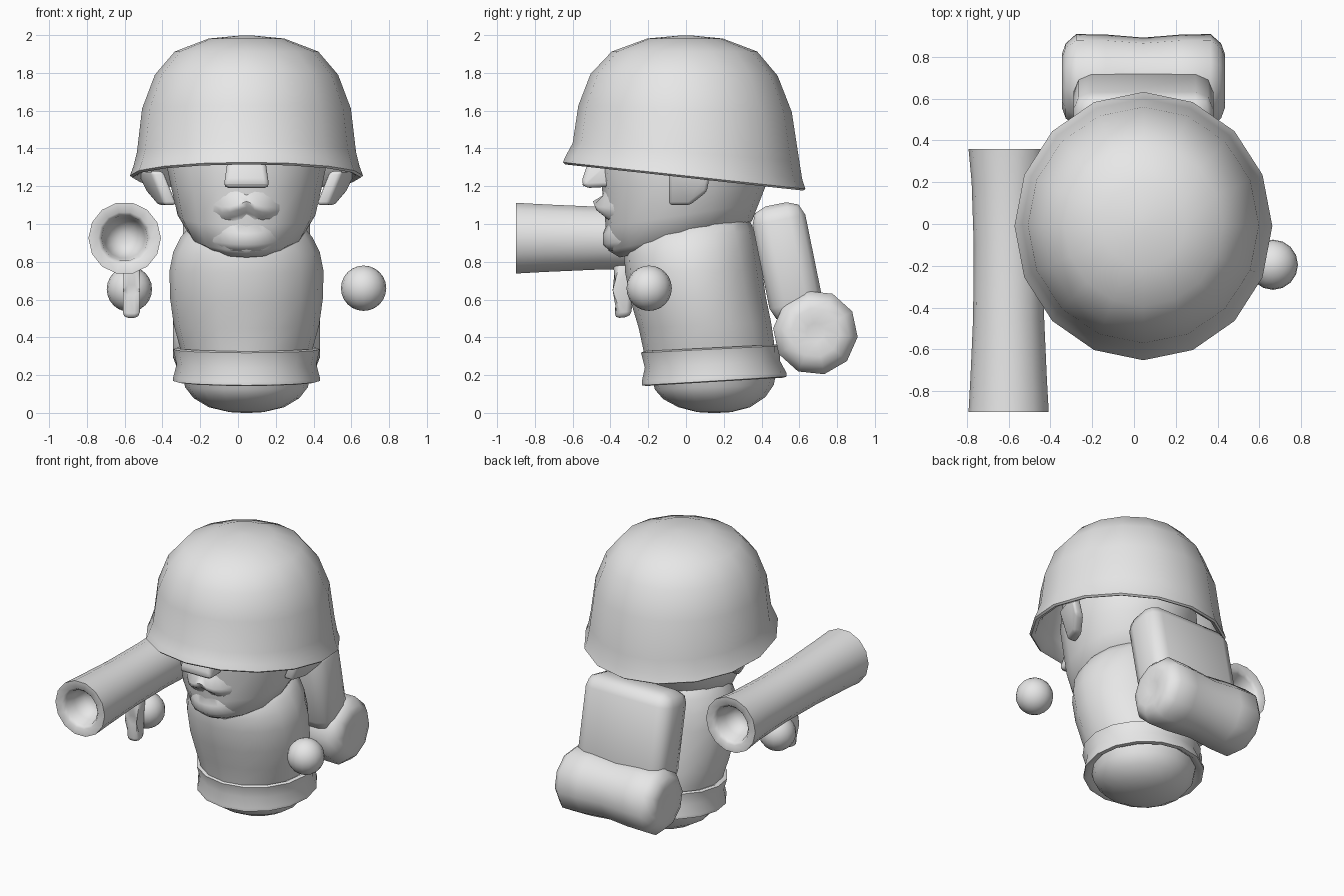
import bpy, bmesh, math
from mathutils import Matrix

if "Cube" in bpy.data.objects:
    bpy.data.objects.remove(bpy.data.objects["Cube"])

mat = bpy.data.materials.new("plain grey")
mat.use_nodes = True
grey = (0.8, 0.8, 0.8, 1)
mat.diffuse_color = grey
mat.node_tree.nodes["Principled BSDF"].inputs["Base Color"].default_value = grey

CX = 0.045  # centre line of the figure


def finish(name, bm, angle=40):
    bmesh.ops.recalc_face_normals(bm, faces=bm.faces)
    mesh = bpy.data.meshes.new(name)
    bm.to_mesh(mesh)
    bm.free()
    mesh.materials.append(mat)
    ob = bpy.data.objects.new(name, mesh)
    bpy.context.collection.objects.link(ob)
    bpy.ops.object.select_all(action='DESELECT')
    ob.select_set(True)
    bpy.context.view_layer.objects.active = ob
    bpy.ops.object.shade_smooth_by_angle(angle=math.radians(angle))
    return ob


def skin(bm, loops):
    """Bridge closed loops of points in order and cap both ends."""
    loops = [[bm.verts.new(p) for p in loop] for loop in loops]
    n = len(loops[0])
    for a, b in zip(loops, loops[1:]):
        for i in range(n):
            j = (i + 1) % n
            bm.faces.new((a[i], a[j], b[j], b[i]))
    bm.faces.new(loops[0])
    bm.faces.new(loops[-1])


def loft(name, rings, sides=16, matrix=None, angle=40):
    """Rings are (height, y centre, x radius, y radius, slope along y)."""
    loops = []
    for z, cy, rx, ry, slope in rings:
        loop = []
        for i in range(sides):
            a = math.tau * i / sides
            y = cy + ry * math.sin(a)
            loop.append((rx * math.cos(a), y, z + slope * y))
        loops.append(loop)
    bm = bmesh.new()
    skin(bm, loops)
    bm.transform(matrix or Matrix.Translation((CX, 0, 0)))
    return finish(name, bm, angle)


def prism(name, outline, x0, x1, bevel=0.015, shear=(0, 0), taper=0, mirror=1):
    """Extrude a (y, z) outline in x; shear x along y and z, widen downwards."""
    bm = bmesh.new()
    skin(bm, [[(x, y, z) for y, z in outline] for x in (x0, x1)])
    for v in bm.verts:
        v.co.x *= 1 + taper * (1.2 - v.co.z)
        v.co.x += shear[0] * (v.co.y + .09) + shear[1] * (v.co.z - 1.1)
        v.co.x = CX + mirror * v.co.x
    bmesh.ops.bevel(bm, geom=bm.edges[:], offset=bevel, segments=2,
                    affect='EDGES', profile=0.5)
    return finish(name, bm, 60)


def ball(name, loc, radius):
    bm = bmesh.new()
    bmesh.ops.create_uvsphere(bm, u_segments=16, v_segments=12, radius=radius,
                              matrix=Matrix.Translation(loc))
    return finish(name, bm, 60)


# Helmet: outer dome, flared rim, hollow inside
loft("helmet", [
    (1.998, 0, .03, .03, 0), (1.982, -.005, .2, .2, 0),
    (1.913, -.008, .38, .385, 0), (1.79, -.01, .485, .495, -.01),
    (1.61, -.005, .553, .565, -.03), (1.38, 0, .58, .6, -.08),
    (1.30, -.01, .6, .625, -.1), (1.255, -.01, .617, .642, -.11),
    (1.245, -.01, .605, .63, -.11), (1.255, -.01, .58, .605, -.11),
    (1.36, 0, .545, .57, -.08), (1.6, 0, .51, .53, -.03),
    (1.85, 0, .38, .4, 0)], angle=60)

# Head with sloping jaw
loft("head", [
    (.90, -.03, .15, .22, .22), (.90, -.03, .22, .32, .22),
    (.945, -.03, .30, .38, .21), (1.05, -.02, .365, .405, .15),
    (1.2, -.01, .4, .435, .02), (1.32, 0, .425, .455, 0),
    (1.6, 0, .4, .43, 0)], angle=60)

# Mouth and chin: a face profile wrapped round the front of the head
profile = [(0, 1.2), (.012, 1.15), (.062, 1.12), (.05, 1.09), (.005, 1.06),
           (-.015, 1.01), (.01, .95), (.01, .89), (-.03, .855), (-.12, .848),
           (-.28, .97), (-.28, 1.2)]
columns = []
for k in range(-6, 7):
    t = k / 6
    x = .26 * t
    fade = max(0, 1 - (x / .2) ** 2)
    column = []
    for bulge, z in profile:
        width = .365 if z > 1.05 else .3
        y = -.43 + .405 * (1 - math.sqrt(1 - (x / width) ** 2)) + .06 * t ** 4
        y -= bulge * fade if bulge > 0 else bulge
        if 1.05 < z < 1.13:
            z -= .4 * abs(x) * fade
        elif z < .96:
            z += .6 * x * x
        column.append((CX + x, y, z))
    columns.append(column)
bm = bmesh.new()
skin(bm, columns)
finish("mouth_and_chin", bm, 60)

prism("nose", [(-.35, 1.2), (-.535, 1.19), (-.555, 1.22), (-.5, 1.38), (-.35, 1.38)],
      -.12, .12, .025, taper=1.2)

# Ears flare outwards to the back and top
for side, label in ((1, "left"), (-1, "right")):
    prism(label + "_ear", [(-.09, 1.1), (.02, 1.1), (.11, 1.17), (.13, 1.28), (-.09, 1.28)],
          .365, .435, .018, shear=(.35, .4), mirror=side)

# Torso, jacket hem and rounded base
loft("torso", [
    (.26, .13, .33, .34, .03), (.36, .118, .358, .347, .05),
    (.46, .1, .385, .35, .05), (.6, .065, .404, .357, .04),
    (.75, .04, .408, .362, .02), (.85, .028, .388, .355, .05),
    (.93, .02, .347, .34, .1), (1.02, .02, .27, .3, .12)], angle=60)
loft("jacket_hem", [
    (.325, .125, .34, .33, .05), (.338, .13, .37, .352, .05),
    (.33, .13, .388, .368, .05), (.25, .14, .37, .358, .05),
    (.18, .149, .388, .383, .06), (.16, .15, .388, .383, .06),
    (.155, .15, .365, .36, .06), (.185, .15, .33, .32, .06)], angle=60)
loft("base", [
    (.2, .15, .34, .33, .05), (.13, .15, .325, .315, .04),
    (.075, .15, .28, .27, .02), (.03, .15, .2, .19, 0),
    (.004, .15, .09, .09, 0), (0, .15, .02, .02, 0)], angle=70)

# Backpack, leaning with the torso
bm = bmesh.new()
bmesh.ops.create_cube(bm, size=1)
bm.transform(Matrix.Diagonal((.67, .285, .62, 1)))
bmesh.ops.bevel(bm, geom=bm.edges[:], offset=.085, segments=2,
                affect='EDGES', profile=.5)
bm.transform(Matrix.Translation((CX, .537, .8)) @ Matrix.Rotation(math.radians(11.5), 4, 'X'))
finish("backpack", bm, 60)

# Bedroll across the back, pinched at the middle
roll = Matrix.Translation((CX, .685, .425)) @ Matrix.Rotation(math.radians(90), 4, 'Y') \
    @ Matrix.Rotation(math.radians(12), 4, 'Z')
half = [(.375, .05), (.39, .13), (.372, .18), (.322, .225), (.18, .223)]
rings = [(-x, r) for x, r in half] + [(0, .208)] + half[::-1]
loft("bedroll", [(x, 0, r, r, 0) for x, r in rings], 10, roll, 60)

# Launcher tube with a bowl-shaped bore at both ends
tube = Matrix.Translation((-.6, 0, .925)) @ Matrix.Rotation(math.radians(90), 4, 'X')
bore = [(.17, .03), (.15, .075), (.09, .108), (.02, .122), (0, .14), (0, .192)]
outer = [(.74, .183), (.45, .17), (.1, .167), (-.2, .177)]
rings = [(.9 - d, r) for d, r in bore] + outer + [(d - .36, r) for d, r in reversed(bore)]
loft("launcher_tube", [(z, 0, r, r, 0) for z, r in rings], 14, tube, 50)
prism("launcher_grip", [(-.39, .8), (-.36, .65), (-.38, .5), (-.29, .51), (-.27, .8)],
      -.61 - CX, -.52 - CX, .028)

# Floating hands
ball("left_hand", (.665, -.195, .66), .12)
ball("right_hand", (-.575, -.195, .655), .12)
